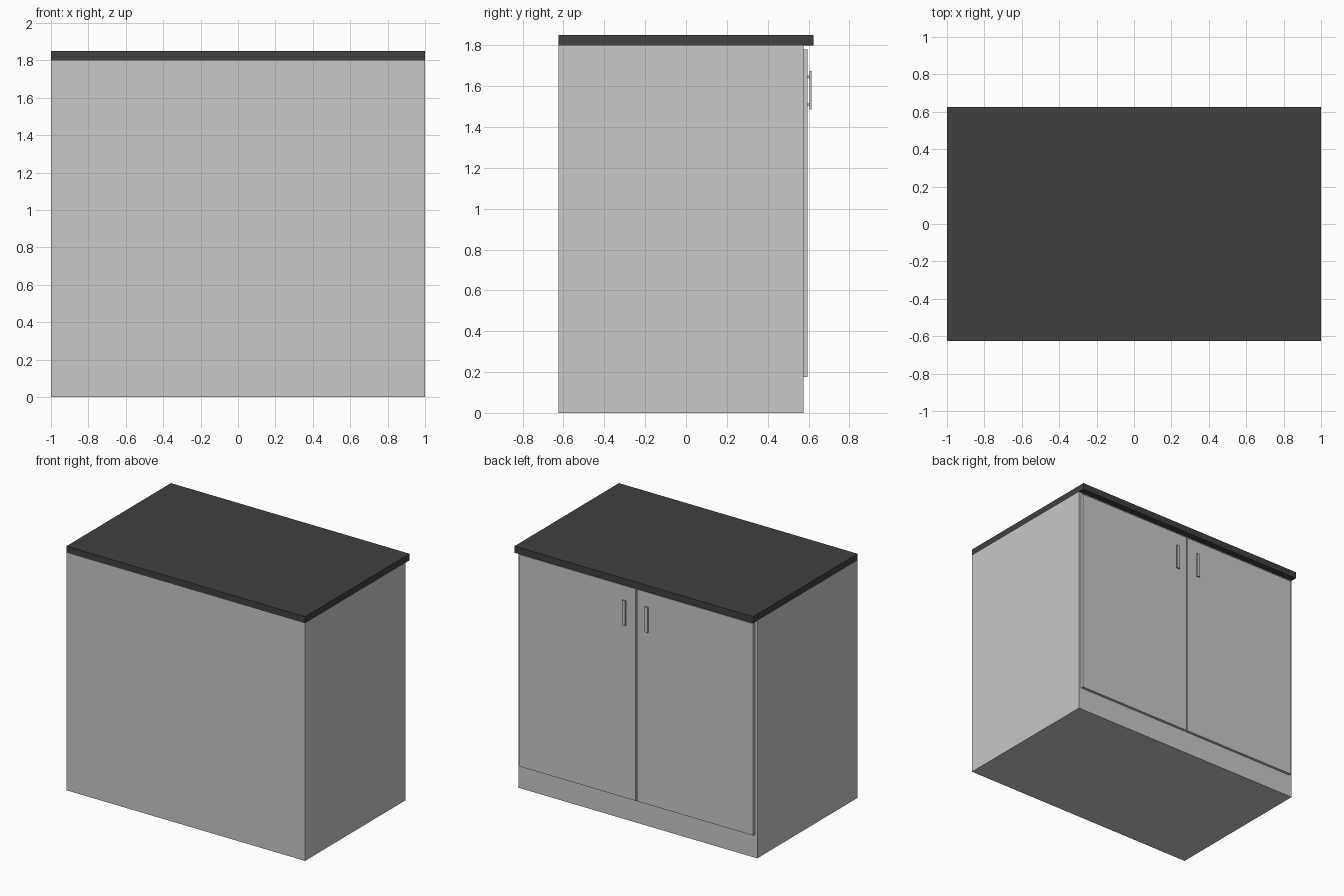
import bpy
import bmesh
from mathutils import Vector

cube = bpy.data.objects.get("Cube")
if cube:
    bpy.data.objects.remove(cube, do_unlink=True)


def make_material(name, value):
    mat = bpy.data.materials.new(name)
    mat.use_nodes = True
    colour = (value, value, value, 1)
    mat.diffuse_color = colour
    mat.node_tree.nodes["Principled BSDF"].inputs["Base Color"].default_value = colour
    return mat


light_grey = make_material("light grey", 0.58)
charcoal = make_material("charcoal", 0.051)


def make_boxes(name, material, *boxes):
    """One object made of boxes, each given by its low and high corner."""
    bm = bmesh.new()
    for low, high in boxes:
        low, high = Vector(low), Vector(high)
        verts = bmesh.ops.create_cube(bm, size=1)["verts"]
        bmesh.ops.scale(bm, vec=high - low, verts=verts)
        bmesh.ops.translate(bm, vec=(low + high) / 2, verts=verts)
    mesh = bpy.data.meshes.new(name)
    bm.to_mesh(mesh)
    bm.free()
    mesh.materials.append(material)
    obj = bpy.data.objects.new(name, mesh)
    bpy.context.collection.objects.link(obj)
    return obj


BODY_BACK, BODY_FACE = -0.625, 0.575
DOOR_FACE = 0.595
BODY_TOP = 1.8

# Cabinet body and worktop
make_boxes("cabinet_body", light_grey, ((-1, BODY_BACK, 0), (1, BODY_FACE, BODY_TOP)))
make_boxes("worktop", charcoal, ((-1, BODY_BACK, BODY_TOP), (1, 0.625, 1.85)))


def span(side, inner, outer):
    """Low and high x of a part mirrored across the middle."""
    return sorted((side * inner, side * outer))


# Pair of doors, each with a bar handle on two posts
for side, label in ((1, "left"), (-1, "right")):
    x0, x1 = span(side, 0.005, 0.98)
    make_boxes(label + "_door", light_grey,
               ((x0, BODY_FACE, 0.175), (x1, DOOR_FACE, 1.78)))

    x0, x1 = span(side, 0.082, 0.108)
    bar = ((x0, 0.604, 1.485), (x1, 0.614, 1.675))
    p0, p1 = span(side, 0.084, 0.096)
    posts = [((p0, DOOR_FACE, z - 0.006), (p1, 0.604, z + 0.006)) for z in (1.51, 1.645)]
    make_boxes(label + "_handle", light_grey, bar, *posts)
